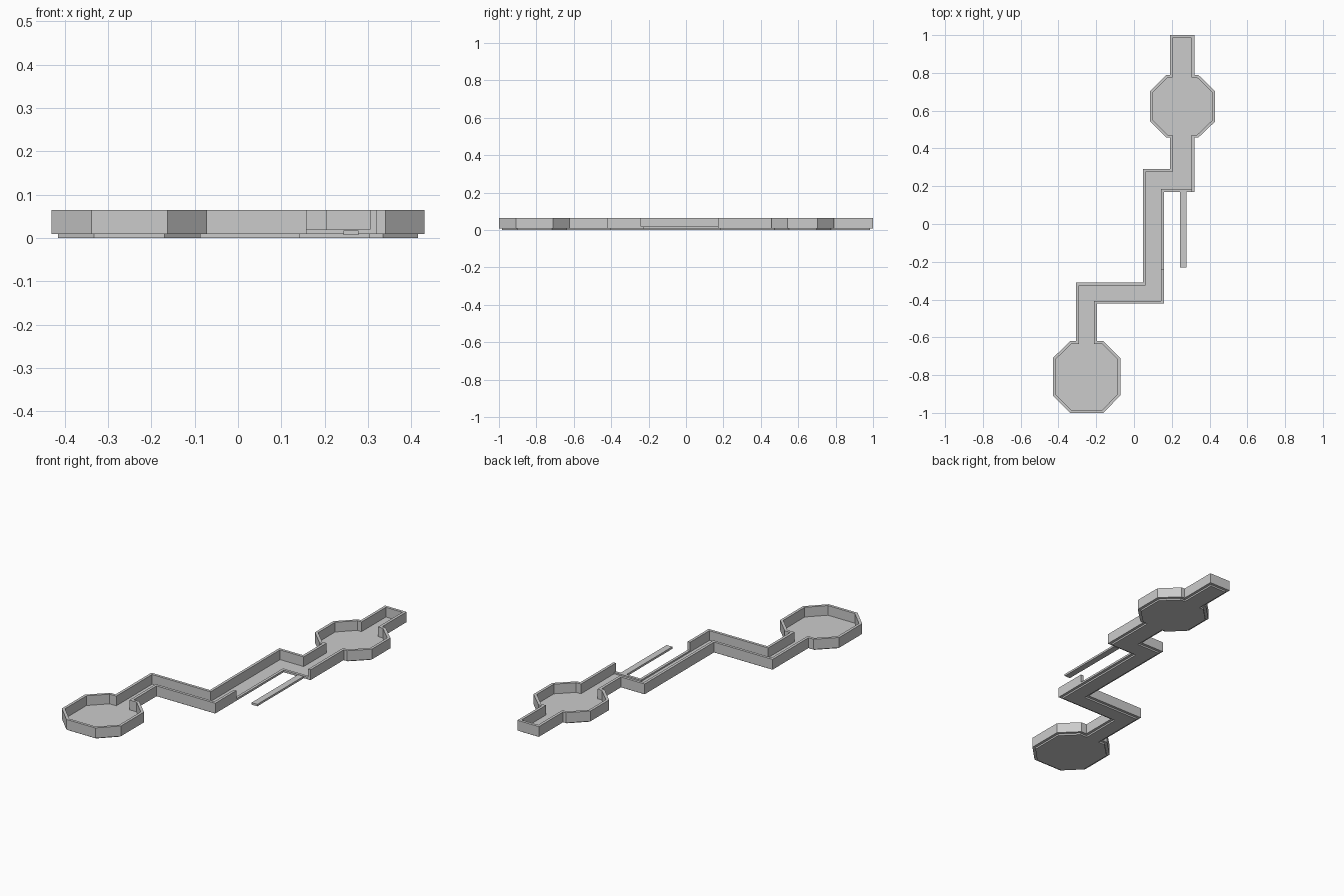
import bpy, bmesh
from mathutils import Vector

if "Cube" in bpy.data.objects:
    bpy.data.objects.remove(bpy.data.objects["Cube"])

WALL = 0.015


def inset(pts, d):
    """Mitred inset of a counter-clockwise outline."""
    out = []
    for i, p in enumerate(pts):
        a = (p - pts[i - 1]).normalized()
        b = (pts[(i + 1) % len(pts)] - p).normalized()
        na, nb = Vector((-a.y, a.x)), Vector((-b.y, b.x))
        out.append(p + (na + nb) * d / (1 + na.dot(nb)))
    return out


def finish(name, bm):
    bmesh.ops.recalc_face_normals(bm, faces=bm.faces)
    me = bpy.data.meshes.new(name)
    bm.to_mesh(me)
    bm.free()
    ob = bpy.data.objects.new(name, me)
    bpy.context.collection.objects.link(ob)
    return ob


def ring(bm, pts, z):
    return [bm.verts.new((p.x, p.y, z)) for p in pts]


def bridge(bm, a, b):
    for i in range(len(a)):
        j = (i + 1) % len(a)
        bm.faces.new((a[i], a[j], b[j], b[i]))


def slab(name, pts, z0, z1):
    bm = bmesh.new()
    lo, hi = ring(bm, pts, z0), ring(bm, pts, z1)
    bridge(bm, lo, hi)
    bm.faces.new(lo[::-1])
    bm.faces.new(hi)
    return finish(name, bm)


def box(name, x0, x1, y0, y1, z0, z1):
    pts = [Vector(p) for p in ((x0, y0), (x1, y0), (x1, y1), (x0, y1))]
    return slab(name, pts, z0, z1)


# Outer plan: two octagonal rooms joined by a stepped corridor
plan = [Vector(p) for p in (
    (0.19, 1.0), (0.19, 0.79), (0.173, 0.79), (0.085, 0.703), (0.085, 0.543),
    (0.173, 0.457), (0.19, 0.457), (0.19, 0.29), (0.047, 0.29), (0.047, -0.31),
    (-0.307, -0.31), (-0.307, -0.62), (-0.338, -0.62), (-0.43, -0.71),
    (-0.43, -0.908), (-0.338, -1.0), (-0.163, -1.0), (-0.072, -0.908),
    (-0.072, -0.71), (-0.163, -0.62), (-0.197, -0.62), (-0.197, -0.422),
    (0.158, -0.422), (0.158, 0.17), (0.32, 0.17), (0.32, 0.457),
    (0.34, 0.457), (0.43, 0.543), (0.43, 0.703), (0.34, 0.79),
    (0.32, 0.79), (0.32, 1.0))]
inner = inset(plan, WALL)

# Floor, dropping slightly below the walls
slab("floor", inner, 0.0, 0.012)

# Perimeter wall
bm = bmesh.new()
ol, oh = ring(bm, plan, 0.009), ring(bm, plan, 0.065)
il, ih = ring(bm, inner, 0.009), ring(bm, inner, 0.065)
for a, b in ((ol, oh), (oh, ih), (ih, il), (il, ol)):
    bridge(bm, a, b)
wall = finish("perimeter_wall", bm)

# Lowered stretch of wall along the corridor
cutter = box("low_wall_cutter", 0.12, 0.305, -0.24, 0.2, 0.02, 0.1)
cutter.hide_render = True
cutter.hide_viewport = True
mod = wall.modifiers.new("low_wall", 'BOOLEAN')
mod.operation = 'DIFFERENCE'
mod.solver = 'EXACT'
mod.object = cutter

# Separate strip beside the corridor
box("side_strip", 0.243, 0.278, -0.23, 0.17, 0.007, 0.018)
